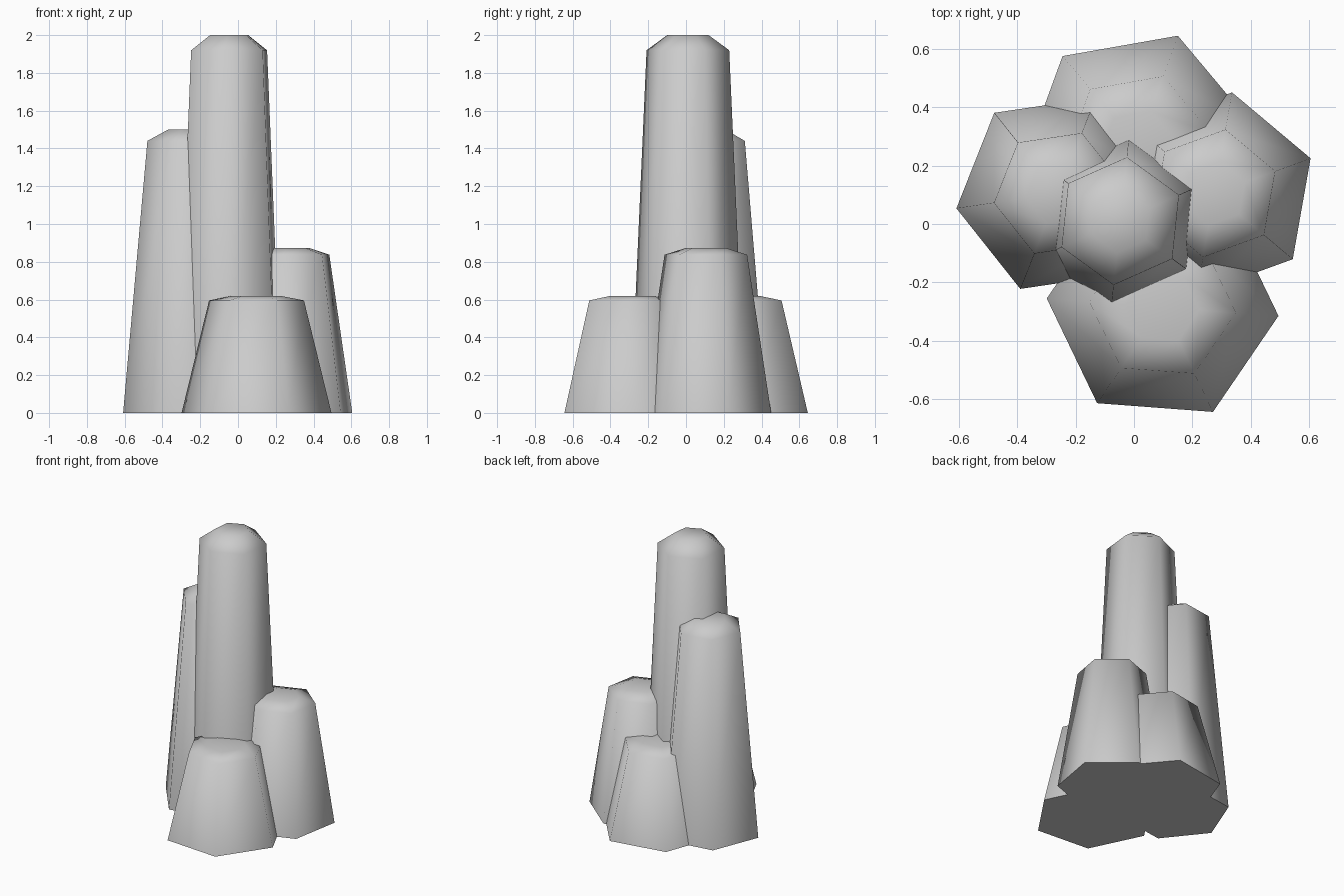
import bpy, bmesh
from math import cos, sin, radians

if "Cube" in bpy.data.objects:
    bpy.data.objects.remove(bpy.data.objects["Cube"])


def column(name, x, y, height, base_r, shoulder_r, angle):
    """Six-sided tapered column with a chamfered cap."""
    bm = bmesh.new()
    profile = [(base_r, 0), (shoulder_r, 0.96 * height), (shoulder_r * 0.5, height)]
    rings = []
    for r, z in profile:
        rings.append([bm.verts.new((r * cos(radians(angle + 60 * i)),
                                    r * sin(radians(angle + 60 * i)), z))
                      for i in range(6)])
    for low, high in zip(rings, rings[1:]):
        for i in range(6):
            j = (i + 1) % 6
            bm.faces.new((low[i], low[j], high[j], high[i]))
    bm.faces.new(rings[-1])
    bm.faces.new(rings[0][::-1])
    mesh = bpy.data.meshes.new(name)
    bm.to_mesh(mesh)
    bm.free()
    obj = bpy.data.objects.new(name, mesh)
    obj.location = (x, y, 0)
    bpy.context.collection.objects.link(obj)
    # soft shading round the sides, crisp base
    bpy.ops.object.select_all(action='DESELECT')
    obj.select_set(True)
    bpy.context.view_layer.objects.active = obj
    bpy.ops.object.shade_smooth_by_angle(angle=radians(75))


# cluster of rock columns
column("centre_column", -0.047, 0.01, 2.0, 0.306, 0.22, 24)
column("left_column", -0.26, 0.105, 1.5, 0.352, 0.222, 8.4)
column("right_column", 0.275, 0.105, 0.872, 0.351, 0.222, 20)
column("front_column", 0.098, -0.285, 0.62, 0.398, 0.252, -4.3)
column("back_column", 0.013, 0.268, 0.62, 0.401, 0.253, 10)
